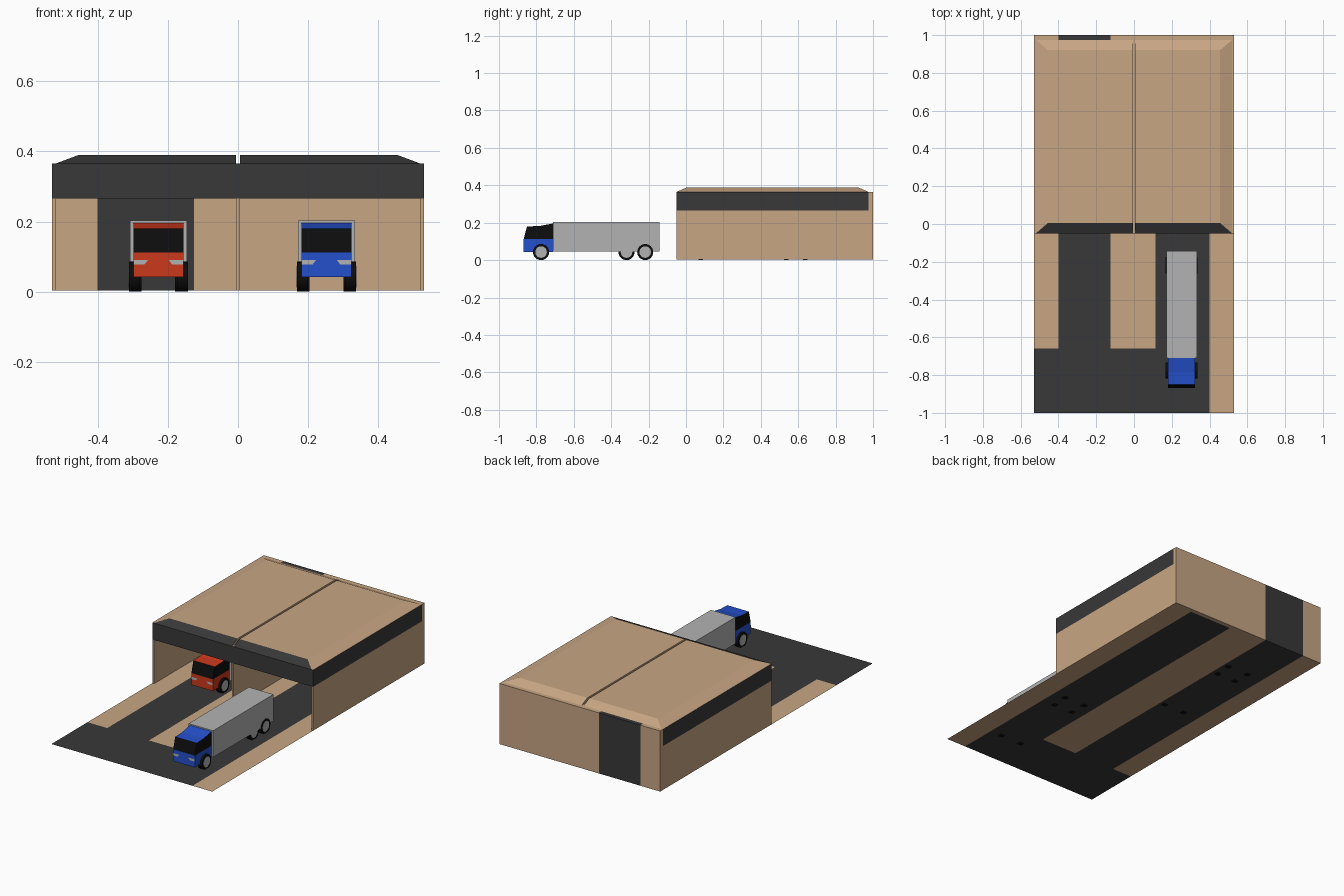
import bpy, bmesh, math
from mathutils import Vector

if "Cube" in bpy.data.objects:
    bpy.data.objects.remove(bpy.data.objects["Cube"])


def material(name, r, g, b):
    m = bpy.data.materials.new(name)
    m.diffuse_color = (r, g, b, 1)
    m.use_nodes = True
    m.node_tree.nodes["Principled BSDF"].inputs["Base Color"].default_value = m.diffuse_color
    return m


TAN = material("tan", 0.58, 0.38, 0.23)
DARK = material("charcoal", 0.04, 0.04, 0.04)
BLACK = material("black", 0.004, 0.004, 0.004)
LIGHT = material("light_grey", 0.45, 0.45, 0.45)
BLUE = material("blue", 0.018, 0.08, 0.60)
RED = material("red", 0.60, 0.04, 0.012)


def finish(name, bm, mats, pick=None):
    """Turn a bmesh into an object; pick(normal) chooses the material slot."""
    bmesh.ops.recalc_face_normals(bm, faces=bm.faces)
    bm.normal_update()
    if pick:
        for f in bm.faces:
            f.material_index = pick(f.normal)
    me = bpy.data.meshes.new(name)
    bm.to_mesh(me)
    bm.free()
    for m in mats:
        me.materials.append(m)
    ob = bpy.data.objects.new(name, me)
    bpy.context.collection.objects.link(ob)
    return ob


def frustum(name, lo, hi, mats, top=None, pick=None):
    """Box from lo to hi; top=(x0, x1, y0, y1) tapers the upper face."""
    x0, y0, z0 = lo
    x1, y1, z1 = hi
    a, b, c, d = top or (x0, x1, y0, y1)
    bm = bmesh.new()
    low = [bm.verts.new(p) for p in ((x0, y0, z0), (x1, y0, z0), (x1, y1, z0), (x0, y1, z0))]
    up = [bm.verts.new(p) for p in ((a, c, z1), (b, c, z1), (b, d, z1), (a, d, z1))]
    bm.faces.new(low[::-1])
    bm.faces.new(up)
    for i in range(4):
        j = (i + 1) % 4
        bm.faces.new((low[i], low[j], up[j], up[i]))
    return finish(name, bm, mats, pick)


def sheet(name, x0, x1, y0, y1, mat, z=0.004):
    bm = bmesh.new()
    bm.faces.new([bm.verts.new(p) for p in ((x0, y0, z), (x1, y0, z), (x1, y1, z), (x0, y1, z))])
    ob = finish(name, bm, [mat])
    return ob


def side_profile(name, yz, x0, x1, mats, pick=None):
    """Extrude a side profile across x."""
    bm = bmesh.new()
    f = bm.faces.new([bm.verts.new((x0, y, z)) for y, z in yz])
    ext = bmesh.ops.extrude_face_region(bm, geom=[f])["geom"]
    bmesh.ops.translate(bm, vec=Vector((x1 - x0, 0, 0)),
                        verts=[v for v in ext if isinstance(v, bmesh.types.BMVert)])
    return finish(name, bm, mats, pick)


def disc(name, x, y, z, r, depth, mat):
    bpy.ops.mesh.primitive_cylinder_add(vertices=24, radius=r, depth=depth,
                                        location=(x, y, z), rotation=(0, math.pi / 2, 0))
    ob = bpy.context.object
    ob.name = name
    ob.data.materials.append(mat)
    bpy.ops.object.shade_smooth_by_angle(angle=math.radians(35))


W = 0.53      # half width of the plot
BACK = 0.975  # inner face of the rear wall

# Ground: yard, two lanes and the tan strips around them
sheet("yard_paving", -W, 0.40, -1, -0.66, DARK)
sheet("left_lane", -0.40, -0.125, -0.66, 1, DARK)
sheet("right_lane", 0.115, 0.40, -0.66, BACK, DARK)
sheet("left_ground", -W, -0.40, -0.66, 1, TAN)
sheet("middle_ground", -0.125, 0.115, -0.66, 1, TAN)
sheet("right_ground", 0.40, W, -1, 1, TAN)
sheet("right_rear_ground", 0.115, 0.40, BACK, 1, TAN)

# Walls
Z0, ZC, ZT = 0.004, 0.265, 0.365
for s, side in ((-1, "left"), (1, "right")):
    xa, xb = sorted((s * W, s * (W - 0.012)))
    frustum(side + "_wall", (xa, -0.05, Z0), (xb, BACK, ZC), [TAN])
frustum("middle_wall", (-0.006, -0.05, Z0), (0.006, BACK, ZC), [TAN])
frustum("rear_wall_left", (-W, BACK, Z0), (-0.40, 1, ZT), [TAN])
frustum("rear_door", (-0.40, BACK, Z0), (-0.125, 1, ZT), [DARK])
frustum("rear_wall_right", (-0.125, BACK, Z0), (W, 1, ZT), [TAN])

# Roof slab with a dark fascia, then two hipped caps with a gap between
frustum("roof_slab", (-W, -0.05, ZC), (W, BACK, ZT), [TAN, DARK],
        pick=lambda n: int(n.y < -0.5 or abs(n.x) > 0.5))
front_dark = lambda n: int(n.y < -0.2)
frustum("left_roof_cap", (-0.52, -0.05, ZT), (-0.006, BACK, 0.389), [TAN, DARK],
        top=(-0.456, -0.006, 0.005, 0.92), pick=front_dark)
frustum("right_roof_cap", (0.006, -0.05, ZT), (0.52, BACK, 0.389), [TAN, DARK],
        top=(0.006, 0.456, 0.005, 0.92), pick=front_dark)


def truck(label, cx, dy, paint):
    # Cargo box
    frustum(label + "_cargo_box", (cx - 0.081, dy - 0.71, 0.045),
            (cx + 0.081, dy - 0.142, 0.203), [LIGHT])
    # Cab: painted lower body, black glass with a painted roof
    cab = 0.071
    frustum(label + "_cab_body", (cx - cab, dy - 0.868, 0.042),
            (cx + cab, dy - 0.71, 0.112), [paint])
    glass = [(-0.868, 0.112), (-0.71, 0.112), (-0.71, 0.196), (-0.785, 0.182), (-0.85, 0.18)]
    side_profile(label + "_cab_glass", [(y + dy, z) for y, z in glass],
                 cx - cab, cx + cab, [BLACK, paint], pick=lambda n: int(n.z > 0.7))
    for s in (-1, 1):
        # Headlight
        bm = bmesh.new()
        pts = ((0.071, 0.077), (0.04, 0.077), (0.029, 0.091), (0.071, 0.091))
        bm.faces.new([bm.verts.new((cx + s * x, dy - 0.870, z)) for x, z in pts])
        finish(label + "_headlight", bm, [LIGHT])
        # Wheels: the middle axle is tucked under the cargo box
        for y, outer in ((-0.775, 0.084), (-0.318, 0.078), (-0.218, 0.084)):
            disc(label + "_tyre", cx + s * (outer - 0.015), y + dy, 0.043, 0.043, 0.03, BLACK)
            disc(label + "_hub", cx + s * (outer - 0.014), y + dy, 0.043, 0.031, 0.030, LIGHT)


truck("blue_truck", 0.252, 0, BLUE)
truck("red_truck", -0.227, 0.855, RED)
